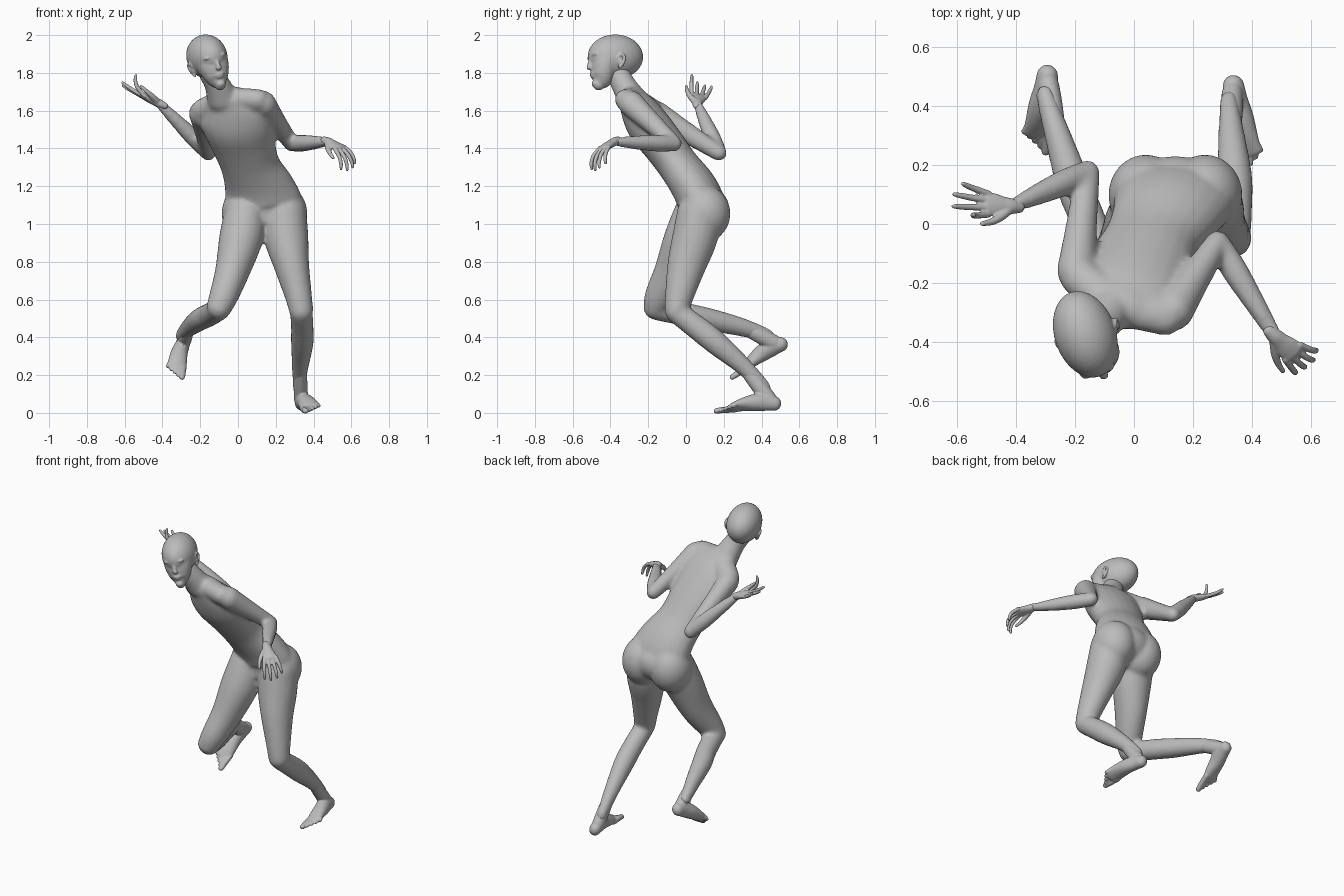
import bpy, bmesh, math
from mathutils import Vector, Matrix

cube = bpy.data.objects.get("Cube")
if cube:
    bpy.data.objects.remove(cube, do_unlink=True)

clay = bpy.data.materials.new("grey clay")
clay.use_nodes = True
clay.diffuse_color = (0.5, 0.5, 0.5, 1)
clay.node_tree.nodes["Principled BSDF"].inputs["Base Color"].default_value = (0.5, 0.5, 0.5, 1)

SIDES = 20
X = Vector((1, 0, 0))


def spline(rows, steps=4):
    """Smooth curve through rows of x, y, z, half width, half depth."""
    p = [Vector(r) for r in rows]
    out = []
    for i in range(len(p) - 1):
        a, b, c, d = p[max(i - 1, 0)], p[i], p[i + 1], p[min(i + 2, len(p) - 1)]
        for k in range(steps):
            t = k / steps
            out.append(b + (c - a) * (t / 2) + (a * 2 - b * 5 + c * 4 - d) * (t * t / 2)
                       + (b * 3 - a - c * 3 + d) * (t ** 3 / 2))
    return out + [p[-1]]


def loft(bm, rows, side=X, side_end=None, frame=Matrix()):
    """Closed elliptical tube with rounded ends."""
    pts = spline(rows)
    n = len(pts)
    side, side_end = Vector(side), Vector(side_end or side)
    stations = []
    for i, p in enumerate(pts):
        tan = (pts[min(i + 1, n - 1)].to_3d() - pts[max(i - 1, 0)].to_3d()).normalized()
        stations.append((p.to_3d(), p[3], p[4], tan, side.lerp(side_end, i / (n - 1))))

    def cap(station, sign):
        c, a, b, tan, ref = station
        r = min(a, b)
        return [(c + tan * sign * r * math.sin(t), a * math.cos(t), b * math.cos(t), tan, ref)
                for t in (0.5, 1.0, 1.4)]

    stations = cap(stations[0], -1)[::-1] + stations + cap(stations[-1], 1)
    rings = []
    for c, a, b, tan, ref in stations:
        u = (ref - tan * ref.dot(tan)).normalized()
        v = tan.cross(u)
        angles = [2 * math.pi * k / SIDES for k in range(SIDES)]
        rings.append([bm.verts.new(frame @ (c + u * a * math.cos(t) + v * b * math.sin(t)))
                      for t in angles])
    for lo, hi in zip(rings, rings[1:]):
        for k in range(SIDES):
            j = (k + 1) % SIDES
            bm.faces.new((lo[k], lo[j], hi[j], hi[k]))
    bm.faces.new(rings[0][::-1])
    bm.faces.new(rings[-1])


def ball(bm, loc, radii, frame=Matrix()):
    bmesh.ops.create_uvsphere(bm, u_segments=32, v_segments=20, radius=1,
                              matrix=frame @ Matrix.Translation(loc) @ Matrix.Diagonal((*radii, 1)))


def finish(name, bm, voxel, smoothing):
    """Fuse the overlapping forms into one smooth skin."""
    bmesh.ops.recalc_face_normals(bm, faces=bm.faces)
    mesh = bpy.data.meshes.new(name)
    bm.to_mesh(mesh)
    bm.free()
    mesh.materials.append(clay)
    obj = bpy.data.objects.new(name, mesh)
    bpy.context.collection.objects.link(obj)
    fuse = obj.modifiers.new("fuse", "REMESH")
    fuse.mode = "VOXEL"
    fuse.voxel_size = voxel
    fuse.use_smooth_shade = True
    soft = obj.modifiers.new("soften", "SMOOTH")
    soft.factor = 0.5
    soft.iterations = smoothing


def axes(origin, forward, width, up_hint):
    """Frame with local x = width, y = forward, z = up."""
    f = Vector(forward).normalized()
    w = Vector(width)
    w = (w - f * w.dot(f)).normalized()
    u = w.cross(f)
    if u.dot(Vector(up_hint)) < 0:
        u = -u
    m = Matrix((w, f, u)).transposed().to_4x4()
    m.translation = origin
    return m


# Torso, neck and limbs
bm = bmesh.new()
loft(bm, [(.14, .075, 1.045, .195, .105), (.135, .08, 1.11, .207, .123), (.11, .04, 1.2, .187, .12),
          (.065, -.04, 1.31, .159, .109), (.03, -.12, 1.42, .172, .112), (0, -.19, 1.51, .187, .115),
          (-.025, -.235, 1.585, .187, .102), (-.05, -.27, 1.645, .14, .08)],
     side=(1, -.05, -.06), side_end=(.37, -.13, .08))
loft(bm, [(-.15, -.365, 1.81, .064, .062), (-.113, -.335, 1.745, .068, .064),
          (-.08, -.285, 1.66, .085, .077)])
# Shoulder yoke
loft(bm, [(-.185, -.18, 1.6, .067, .062), (-.06, -.265, 1.655, .072, .06), (.11, -.307, 1.65, .074, .062)],
     side=(0, 1, -.5))
# Buttocks, with a shallow cleft
for x in (.04, .24):
    ball(bm, (x, .097, 1.055), (.127, .138, .15))
ball(bm, (.14, .1, 1.08), (.16, .13, .12))
# Left leg
loft(bm, [(.245, .075, 1.06, .118, .122), (.257, .045, .92, .117, .12), (.284, .003, .78, .094, .103),
          (.32, -.035, .62, .072, .077), (.335, -.05, .54, .064, .064)])
loft(bm, [(.335, -.045, .53, .06, .06), (.34, .06, .45, .06, .064), (.34, .16, .37, .06, .064),
          (.33, .3, .25, .045, .048), (.322, .4, .15, .033, .038), (.322, .42, .12, .03, .034)])
# Right leg
loft(bm, [(.04, .06, 1.06, .112, .122), (.015, 0, .92, .116, .118), (-.03, -.067, .75, .092, .102),
          (-.075, -.137, .62, .077, .082), (-.1, -.16, .56, .068, .067)])
loft(bm, [(-.1, -.155, .55, .062, .06), (-.15, 0, .52, .06, .062), (-.2, .12, .495, .06, .06),
          (-.255, .29, .455, .046, .05), (-.296, .42, .413, .033, .038), (-.3, .44, .4, .03, .034)])
# Arms: shoulder, elbow and wrist
for shoulder, elbow, wrist in (((.135, -.293, 1.64), (.283, -.063, 1.425), (.477, -.38, 1.435)),
                               ((-.195, -.16, 1.585), (-.157, .175, 1.376), (-.415, .06, 1.637))):
    s, e, w = Vector(shoulder), Vector(elbow), Vector(wrist)
    loft(bm, [(*s, .066, .07), (*s.lerp(e, .45), .053, .057), (*e, .042, .043)], side=(1, .3, .2))
    loft(bm, [(*e, .041, .041), (*e.lerp(w, .3), .045, .045), (*e.lerp(w, .7), .035, .035),
              (*e.lerp(w, .98), .026, .022)], side=(1, .3, .2))
finish("body", bm, .011, 9)

# Head, in its own turned and tilted frame
head = (Matrix.Translation((-.164, -.374, 1.884)) @ Matrix.Rotation(math.radians(19), 4, "Z")
        @ Matrix.Rotation(math.radians(-14), 4, "Y"))
bm = bmesh.new()
ball(bm, (0, .001, .002), (.103, .151, .118), head)
loft(bm, [(0, -.108, -.15, .03, .034), (0, -.09, -.125, .056, .055), (0, -.078, -.09, .073, .066),
          (0, -.07, -.055, .083, .073), (0, -.062, -.022, .087, .077), (0, -.055, -.005, .085, .08)],
     frame=head)
# Nose, lips and chin
loft(bm, [(0, -.136, -.006, .01, .01), (0, -.146, -.036, .011, .012), (0, -.152, -.058, .016, .013)],
     frame=head)
ball(bm, (0, -.138, -.094), (.026, .011, .007), head)
ball(bm, (0, -.136, -.107), (.022, .011, .008), head)
ball(bm, (0, -.126, -.146), (.024, .018, .018), head)
for s in (-1, 1):
    ball(bm, (s * .036, -.126, .004), (.028, .018, .01), head)
    ball(bm, (s * .034, -.119, -.022), (.016, .014, .01), head)
    # Ear rim, lobe and root
    ball(bm, (s * .09, -.008, -.045), (.018, .016, .026), head)
    loft(bm, [(s * .098, -.022, -.03, .006, .006), (s * .107, -.004, -.01, .007, .007),
              (s * .11, .014, -.028, .007, .007), (s * .102, .004, -.06, .008, .008),
              (s * .094, -.014, -.08, .008, .008)], side=(1, .2, .1), frame=head)
finish("head", bm, .0055, 4)


def foot(name, heel, forward, little_toe_side, shin):
    frame = axes(heel, forward, little_toe_side, (0, 0, 1))
    bm = bmesh.new()
    loft(bm, [(0, .038, .042, .036, .04), (.002, .085, .052, .04, .05), (.006, .15, .045, .045, .045),
              (.002, .215, .034, .05, .032), (0, .268, .02, .051, .019)], frame=frame)
    # Ankle, blending into the shin
    ankle, shin = frame @ Vector((0, .065, .065)), Vector(shin)
    loft(bm, [(*ankle, .037, .042), (*ankle.lerp(shin, .4), .037, .042), (*shin, .032, .036)])
    for i in range(5):
        x = -.04 + .0205 * i
        r = .017 if i == 0 else .0115
        loft(bm, [(x * .9, .24, .024, r, r), (x, .305 - .013 * i, .021, r, r),
                  (x * 1.05, .345 - .019 * i, r, r, r * .85)], frame=frame)
    finish(name, bm, .005, 5)


foot("left_foot", (.345, .508, .01), (.055, -.32, 0), (.9, .15, .35), (.33, .31, .24))
foot("right_foot", (-.3, .556, .345), (-.04, -.29, -.15), (-.1, .03, .05), (-.262, .31, .45))


def hand(name, wrist, forward, thumb_side, palm, curls):
    frame = axes(wrist, forward, thumb_side, palm)
    bm = bmesh.new()
    loft(bm, [(0, -.03, 0, .021, .018), (0, 0, 0, .027, .023), (0, .03, 0, .031, .021),
              (0, .06, 0, .039, .019), (0, .09, 0, .04, .015)], frame=frame)
    # Fingers bend joint by joint towards the palm
    for i, curl in enumerate(curls):
        x = .035 - .0235 * i
        size = (.95, 1.05, 1, .82)[i]
        p, angle = Vector((x, .085, 0)), 0
        rows = [(*p, .0115, .0115)]
        for length, r in ((.06, .011), (.043, .01), (.03, .0075)):
            angle += curl
            reach = length * size * math.cos(angle)
            p = p + Vector((x * 6 * reach, reach, length * size * math.sin(angle)))
            rows.append((*p, r, r))
        loft(bm, rows, frame=frame)
    # Thumb
    loft(bm, [(.018, .015, .004, .017, .016), (.045, .05, .014, .015, .015),
              (.064, .085, .024, .0115, .0115), (.074, .122, .034, .0085, .0085)],
         side=(0, 0, 1), frame=frame)
    finish(name, bm, .0045, 2)


hand("left_hand", (.477, -.38, 1.435), (.66, -.6, -.34), (-.5, -.8, -.2), (0, 0, -1),
     (.42, .4, .36, .38))
hand("right_hand", (-.415, .06, 1.637), (-.9, .08, .4), (.1, -1, .1), (.3, 0, 1),
     (.42, .08, .05, .12))
